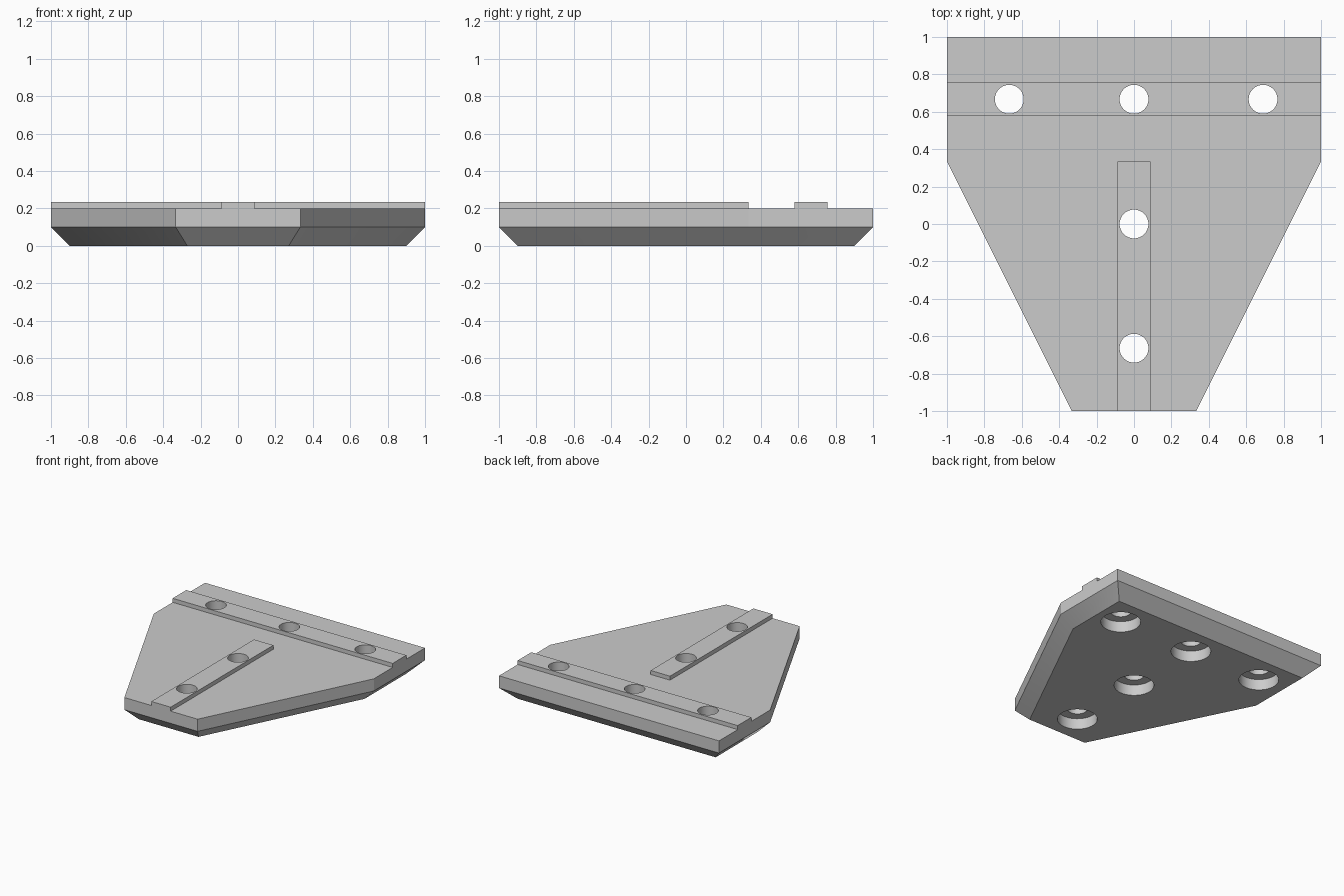
import bpy, bmesh, math

if "Cube" in bpy.data.objects:
    bpy.data.objects.remove(bpy.data.objects["Cube"])

# Single flat grey
grey = bpy.data.materials.new("plain_grey")
grey.diffuse_color = (0.6, 0.6, 0.6, 1)
grey.use_nodes = True
grey.node_tree.nodes["Principled BSDF"].inputs["Base Color"].default_value = grey.diffuse_color


def make(name, sections):
    """Closed solid from stacked rings of equal point count: [(points_xy, z), ...]"""
    bm = bmesh.new()
    rings = [[bm.verts.new((x, y, z)) for x, y in pts] for pts, z in sections]
    n = len(rings[0])
    bm.faces.new(rings[0][::-1])
    bm.faces.new(rings[-1])
    for a, b in zip(rings, rings[1:]):
        for i in range(n):
            j = (i + 1) % n
            bm.faces.new((a[i], a[j], b[j], b[i]))
    bmesh.ops.recalc_face_normals(bm, faces=bm.faces)
    me = bpy.data.meshes.new(name)
    bm.to_mesh(me)
    bm.free()
    me.materials.append(grey)
    ob = bpy.data.objects.new(name, me)
    bpy.context.collection.objects.link(ob)
    return ob


def mirrored(half):
    """Complete a right-hand outline (front to back) with its mirror image."""
    return half + [(-x, y) for x, y in reversed(half)]


def rect(x0, x1, y0, y1):
    return [(x0, y0), (x1, y0), (x1, y1), (x0, y1)]


def circle(cx, cy, r, n=48):
    return [(cx + r * math.cos(2 * math.pi * i / n),
             cy + r * math.sin(2 * math.pi * i / n)) for i in range(n)]


def boolean(target, tool, op):
    m = target.modifiers.new(op.lower(), 'BOOLEAN')
    m.operation, m.object, m.solver = op, tool, 'EXACT'
    bpy.context.view_layer.objects.active = target
    bpy.ops.object.modifier_apply(modifier=m.name)
    bpy.data.objects.remove(tool, do_unlink=True)


# Tapered plate with chamfered underside
outer = mirrored([(0.333, -1), (1, 0.335), (1, 1)])
inner = mirrored([(0.271, -0.9), (0.9, 0.358), (0.9, 0.9)])
plate = make("mounting_plate", [(inner, 0), (outer, 0.1), (outer, 0.2)])

# Raised locating ribs on top: one across the back, one along the middle
TOP = 0.233
for r in (rect(-1, 1, 0.58, 0.757), rect(-0.088, 0.088, -1, 0.333)):
    boolean(plate, make("rib", [(r, 0.15), (r, TOP)]), 'UNION')

# Counterbored screw holes, wide part from below
for x, y in ((-0.667, 0.667), (0, 0.667), (0.69, 0.667), (0, 0), (0, -0.664)):
    wide, narrow = circle(x, y, 0.15), circle(x, y, 0.077)
    cutter = make("hole", [(wide, -0.1), (wide, 0.09), (narrow, 0.09), (narrow, 0.4)])
    boolean(plate, cutter, 'DIFFERENCE')

# Smooth hole walls, sharp edges elsewhere
bpy.ops.object.select_all(action='DESELECT')
plate.select_set(True)
bpy.context.view_layer.objects.active = plate
bpy.ops.object.shade_smooth_by_angle(angle=math.radians(20))
